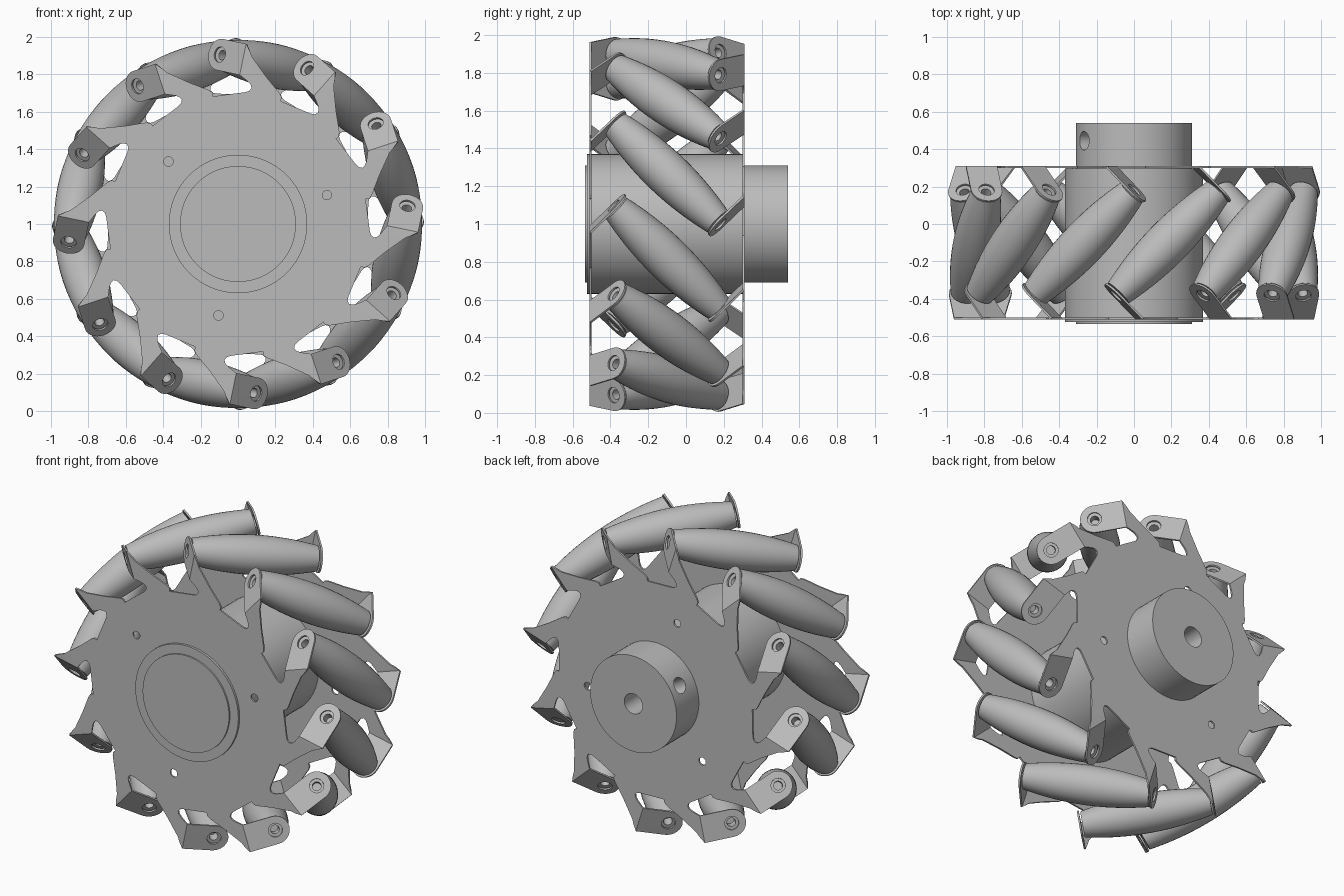
import bpy, bmesh
from math import sin, cos, pi, radians, sqrt
from mathutils import Matrix, Vector

cube = bpy.data.objects.get("Cube")
if cube:
    bpy.data.objects.remove(cube)

COUNT = 12                       # rollers around the wheel
AXLE_R, HALF, MID_Y = 0.866, 0.28, -0.1
RIM = 0.985
PLATE_Y = -0.505
FOLD_T = 0.155                   # sideways distance to each tab's fold
TAB_W = 0.085                    # half width of a tab
START = radians(-12)

grey = bpy.data.materials.new("machined grey")
grey.use_nodes = True
colour = (0.5, 0.5, 0.5, 1)
grey.diffuse_color = colour
bsdf = next(n for n in grey.node_tree.nodes if n.type == 'BSDF_PRINCIPLED')
bsdf.inputs["Base Color"].default_value = colour
bsdf.inputs["Roughness"].default_value = 0.6


def finish(name, bm, smooth=True):
    mesh = bpy.data.meshes.new(name)
    bm.to_mesh(mesh)
    bm.free()
    obj = bpy.data.objects.new(name, mesh)
    bpy.context.collection.objects.link(obj)
    mesh.materials.append(grey)
    if smooth:
        bpy.ops.object.select_all(action='DESELECT')
        obj.select_set(True)
        bpy.context.view_layer.objects.active = obj
        bpy.ops.object.shade_smooth_by_angle(angle=radians(30))
    return obj


def lathe(profile, steps):
    """Spin (radius, height) points around the z axis."""
    bm = bmesh.new()
    verts = [bm.verts.new((r, 0, h)) for r, h in profile]
    edges = [bm.edges.new(p) for p in zip(verts, verts[1:])]
    bmesh.ops.spin(bm, geom=verts + edges, cent=(0, 0, 0), axis=(0, 0, 1),
                   angle=2 * pi, steps=steps)
    bmesh.ops.remove_doubles(bm, verts=bm.verts, dist=1e-4)
    bmesh.ops.recalc_face_normals(bm, faces=bm.faces)
    return bm


def sheet(bm, loops):
    """Fill an outline, with holes, given as closed loops of points."""
    edges = []
    for loop in loops:
        vs = [bm.verts.new(p) for p in loop]
        edges += [bm.edges.new((a, b)) for a, b in zip(vs, vs[1:] + vs[:1])]
    bmesh.ops.triangle_fill(bm, edges=edges, use_beauty=True)


def circle(r, n, at=(0, 0)):
    return [(at[0] + r * cos(2 * pi * i / n), at[1] + r * sin(2 * pi * i / n))
            for i in range(n)]


def frame(a):
    """Outward and sideways directions at angle a."""
    return Vector((cos(a), 0, sin(a))), Vector((-sin(a), 0, cos(a)))


# Side plate: toothed disc whose tabs fold inward at 45 degrees
def side_plate(name):
    bm = bmesh.new()
    base = Vector((0, PLATE_Y, 1))
    tooth = [(.69, -.085), (.71, -.088), (.73, -.072), (.80, .015), (.89, .113),
             (.915, .128), (AXLE_R + TAB_W, FOLD_T), (AXLE_R - TAB_W, FOLD_T),
             (.757, .107), (.742, .088), (.725, .08), (.708, .09), (.697, .11)]
    angles = [START + i * 2 * pi / COUNT for i in range(COUNT)]
    outline = []
    for a in angles:
        out, side = frame(a)
        outline += [base + out * r + side * t for r, t in tooth]
    holes = []
    for deg in (18, 138, 258):
        c = (.5 * cos(radians(deg)), .5 * sin(radians(deg)))
        holes.append([base + Vector((x, 0, z)) for x, z in circle(.025, 16, c)])
    sheet(bm, [outline] + holes)

    # folded tabs with rounded ends and axle holes
    reach = (HALF - FOLD_T) * sqrt(2)
    arc = [(AXLE_R + TAB_W * cos(pi * i / 14), reach + TAB_W * sin(pi * i / 14))
           for i in range(15)]
    tab = [(AXLE_R + TAB_W, 0)] + arc + [(AXLE_R - TAB_W, 0)]
    for a in angles:
        out, side = frame(a)
        slope = (side + Vector((0, 1, 0))).normalized()
        origin = base + side * FOLD_T
        sheet(bm, [[origin + out * r + slope * d for r, d in loop]
                   for loop in (tab, circle(.042, 20, (AXLE_R, reach)))])
    bmesh.ops.remove_doubles(bm, verts=bm.verts, dist=1e-4)
    bmesh.ops.recalc_face_normals(bm, faces=bm.faces)
    obj = finish(name, bm, False)
    thick = obj.modifiers.new("sheet thickness", 'SOLIDIFY')
    thick.thickness, thick.offset = 0.011, 0
    return obj


side_plate("front_plate")
back = side_plate("back_plate")
pivot = Vector((0, MID_Y, 1))
flip = Matrix.Rotation(pi, 4, frame(radians(3))[0])
back.data.transform(Matrix.Translation(pivot) @ flip @ Matrix.Translation(-pivot))

# Rollers: barrels whose bulge follows the rim, with a bored end
END = 0.382
barrel = []
for i in range(21):
    s = END * (i / 10 - 1)
    barrel.append((RIM - sqrt(AXLE_R ** 2 + s * s / 2), s))
ends = [(0, END - .06), (.026, END - .06), (.026, END)]
profile = [(r, -h) for r, h in ends] + barrel + ends[::-1]
first = finish("roller_1", lathe(profile, 32))
for i in range(COUNT):
    obj = first
    if i:
        obj = bpy.data.objects.new("roller_%d" % (i + 1), first.data)
        bpy.context.collection.objects.link(obj)
    out, side = frame(START + i * 2 * pi / COUNT)
    axis = (side - Vector((0, 1, 0))).normalized()
    turn = Matrix((out, axis.cross(out), axis)).transposed().to_4x4()
    obj.matrix_world = Matrix.Translation(pivot + out * AXLE_R) @ turn

# Hub: drum, stepped front cap and rear boss with a blind bore
hub = finish("hub", lathe(
    [(0, -.535), (.31, -.535), (.31, -.525), (.37, -.525), (.37, .298),
     (.31, .298), (.31, .54), (.065, .54), (.065, .38), (.03, .38),
     (.03, .315), (0, .315)], 64), False)
to_y = Matrix.Translation((0, 0, 1)) @ Matrix.Rotation(-pi / 2, 4, 'X')
hub.data.transform(to_y)

# Set screw hole through the boss wall
bm = bmesh.new()
bmesh.ops.create_cone(bm, cap_ends=True, segments=24, radius1=.05, radius2=.05,
                      depth=.24)
cutter = finish("screw_hole_cutter", bm, False)
out = frame(radians(150))[0]
cutter.data.transform(Matrix.Translation(out * .24 + Vector((0, .445, 1)))
                      @ out.to_track_quat('Z', 'Y').to_matrix().to_4x4())
cutter.hide_render = True
cut = hub.modifiers.new("screw hole", 'BOOLEAN')
cut.operation, cut.solver, cut.object = 'DIFFERENCE', 'EXACT', cutter
bpy.ops.object.select_all(action='DESELECT')
hub.select_set(True)
bpy.context.view_layer.objects.active = hub
bpy.ops.object.modifier_apply(modifier=cut.name)
bpy.data.objects.remove(cutter)
bpy.ops.object.shade_smooth_by_angle(angle=radians(30))
